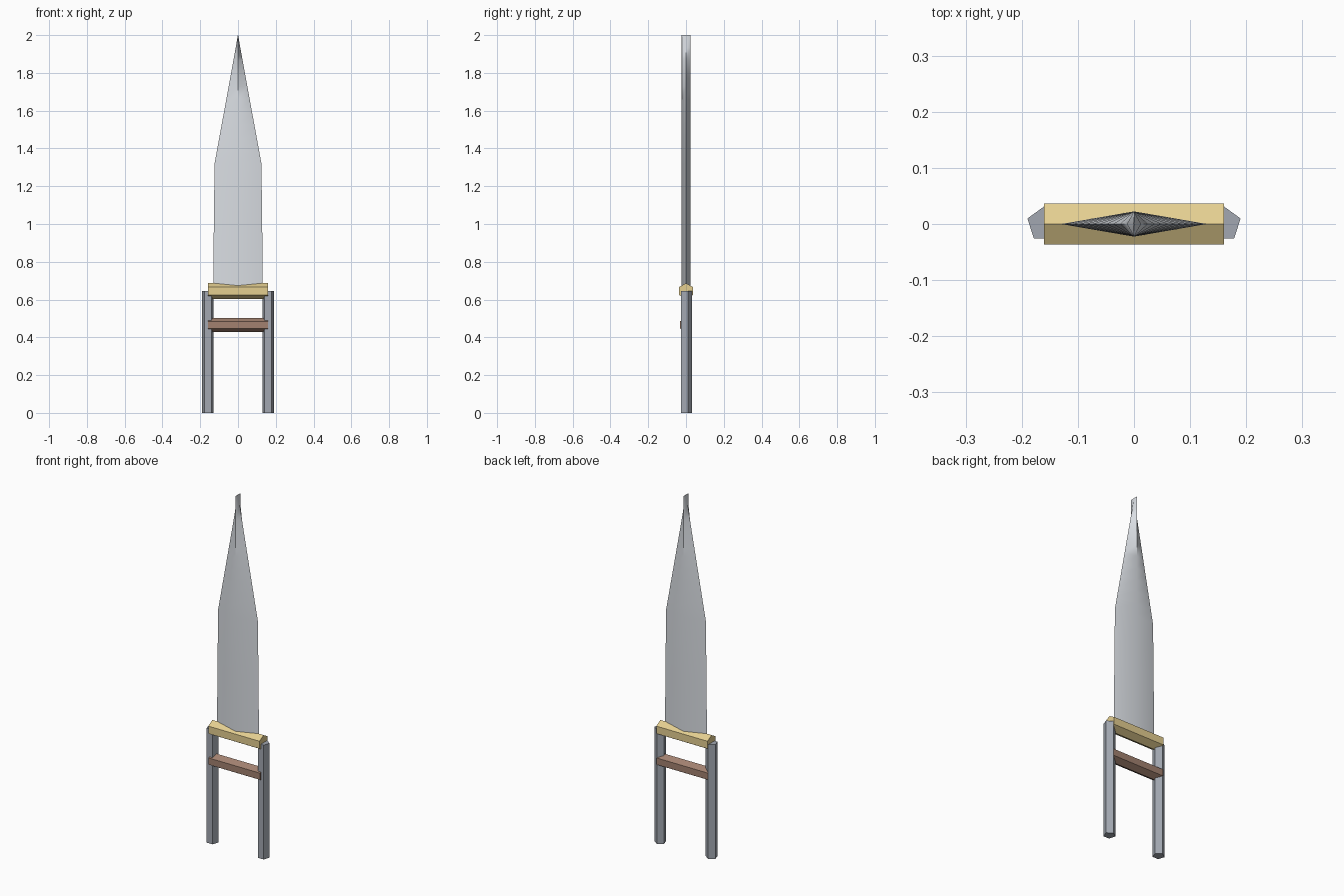
import bpy, bmesh, math

if "Cube" in bpy.data.objects:
    bpy.data.objects.remove(bpy.data.objects["Cube"])


def paint(obj, name, rgb):
    mat = bpy.data.materials.get(name) or bpy.data.materials.new(name)
    mat.diffuse_color = (*rgb, 1)
    mat.use_nodes = True
    mat.node_tree.nodes["Principled BSDF"].inputs["Base Color"].default_value = mat.diffuse_color
    obj.data.materials.append(mat)


def prism(name, sides, radius, length, location, rotation, mat, rgb):
    bpy.ops.mesh.primitive_cylinder_add(vertices=sides, radius=radius, depth=length,
                                        location=location, rotation=rotation)
    obj = bpy.context.object
    obj.name = name
    paint(obj, mat, rgb)
    return obj


# Five-sided side bars
for side, x in (("left", -0.16), ("right", 0.16)):
    prism(f"{side}_side_bar", 5, 0.0315, 0.645, (x, 0, 0.3225), (0, 0, 0),
          "dark steel", (0.36, 0.39, 0.44))

# Six-sided guard and hand grip, a ridge pointing up
across = (math.pi / 2, 0, math.pi / 2)
prism("guard", 6, 0.042, 0.32, (0, 0, 0.645), across, "brass", (0.78, 0.62, 0.28))
prism("hand_grip", 6, 0.0375, 0.32, (0, 0, 0.466), across, "brown leather", (0.36, 0.22, 0.16))

# Blade: diamond sections of constant thickness, narrowing to a chisel tip
sections = [(0.645, 0.131), (1.0, 0.128), (1.32, 0.124)]
steps = 10
sections += [(1.32 + 0.68 * i / steps, max(0.124 * (1 - i / steps), 0.001))
             for i in range(1, steps + 1)]
thick = 0.0225
bm = bmesh.new()
rings = [[bm.verts.new(p) for p in ((w, 0, z), (0, thick, z), (-w, 0, z), (0, -thick, z))]
         for z, w in sections]
for low, high in zip(rings, rings[1:]):
    for i in range(4):
        j = (i + 1) % 4
        bm.faces.new((low[i], low[j], high[j], high[i]))
bm.faces.new(rings[0][::-1])
bm.faces.new(rings[-1])
mesh = bpy.data.meshes.new("blade")
bm.to_mesh(mesh)
bm.free()
blade = bpy.data.objects.new("blade", mesh)
bpy.context.collection.objects.link(blade)
paint(blade, "bright steel", (0.70, 0.73, 0.77))
bpy.ops.object.select_all(action='DESELECT')
blade.select_set(True)
bpy.context.view_layer.objects.active = blade
bpy.ops.object.shade_smooth_by_angle(angle=math.radians(40))
